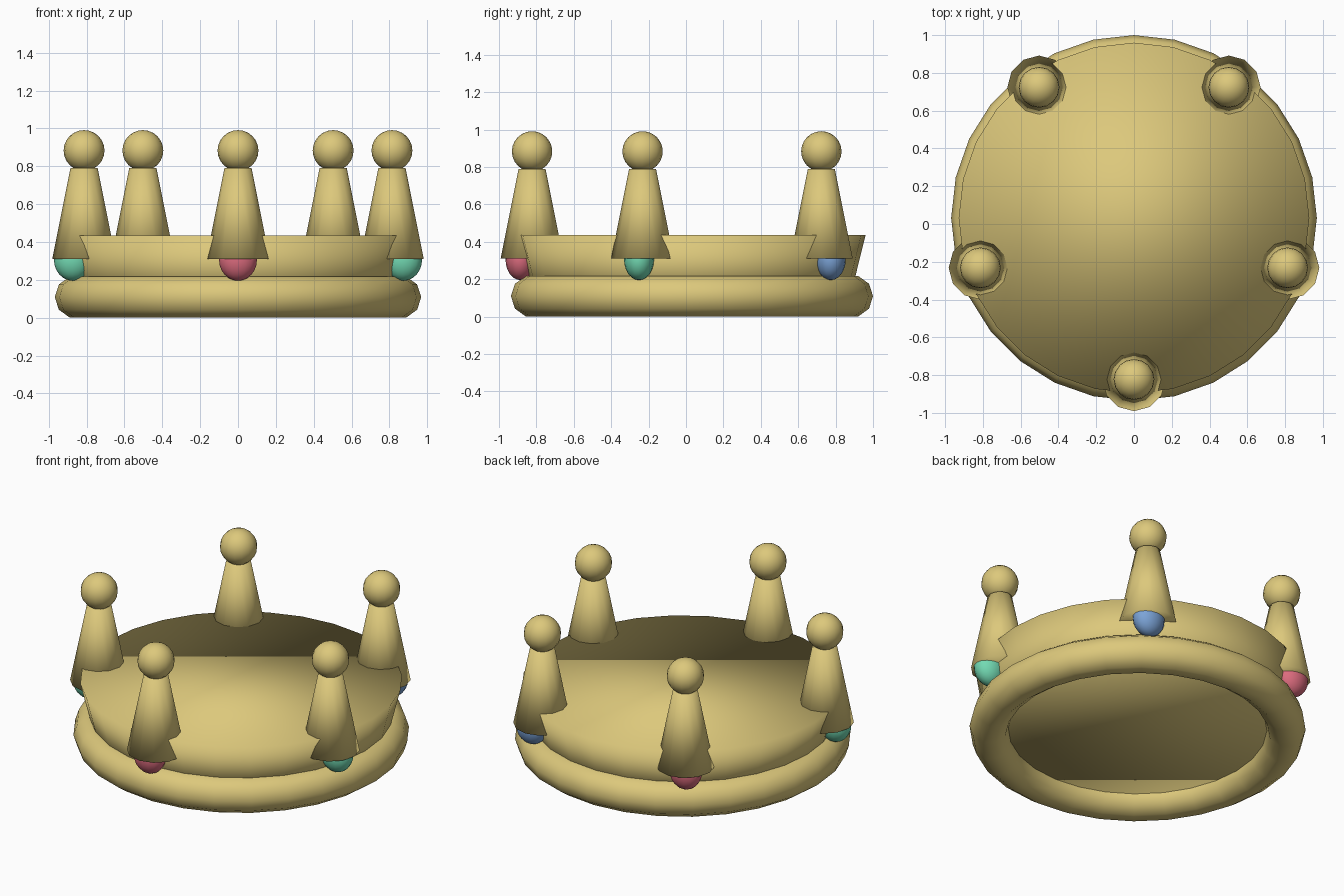
import bpy
from math import sin, cos, pi

cube = bpy.data.objects.get("Cube")
if cube:
    bpy.data.objects.remove(cube, do_unlink=True)


def material(name, rgb):
    mat = bpy.data.materials.new(name)
    mat.use_nodes = True
    colour = (*rgb, 1.0)
    mat.diffuse_color = colour
    mat.node_tree.nodes["Principled BSDF"].inputs["Base Color"].default_value = colour
    return mat


gold = material("gold", (0.72, 0.58, 0.20))
red = material("red gem", (0.72, 0.15, 0.21))
teal = material("teal gem", (0.17, 0.70, 0.45))
blue = material("blue gem", (0.20, 0.37, 0.68))


def finish(name, mat):
    """Name, colour and smooth the part that was just added."""
    obj = bpy.context.object
    obj.name = obj.data.name = name
    obj.data.materials.append(mat)
    bpy.ops.object.shade_smooth()
    return obj


def frustum(name, sides, x, y, z0, z1, r0, r1):
    bpy.ops.mesh.primitive_cone_add(vertices=sides, radius1=r0, radius2=r1,
                                    depth=z1 - z0, location=(x, y, (z0 + z1) / 2))
    return finish(name, gold)


def ball(name, mat, segments, rings, location, scale):
    bpy.ops.mesh.primitive_uv_sphere_add(segments=segments, ring_count=rings,
                                         radius=1, location=location)
    bpy.context.object.scale = scale
    return finish(name, mat)


CENTRE_Y = 0.032
SIDES = 28

# Rounded ring at the base
bpy.ops.mesh.primitive_torus_add(major_segments=SIDES, minor_segments=10,
                                 major_radius=0.855, minor_radius=0.113,
                                 location=(0, CENTRE_Y, 0.109))
finish("base_ring", gold)

# Flared, closed band
frustum("band", SIDES, 0, CENTRE_Y, 0.10, 0.435, 0.845, 0.928)

# Five points, each with a ball on top and a gem below, counted from the front
names = ["front", "left", "back_left", "back_right", "right"]
for i, (name, gem) in enumerate(zip(names, [red, teal, blue, red, teal])):
    angle = i * 2 * pi / 5
    dx, dy = sin(angle), -cos(angle)
    x, y = 0.855 * dx, CENTRE_Y + 0.855 * dy
    frustum(name + "_point", 12, x, y, 0.31, 0.79, 0.168, 0.072)
    ball(name + "_ball", gold, 16, 12, (x, y, 0.883), (0.108,) * 3)
    ball(name + "_gem", gem, 16, 12,
         (0.917 * dx, CENTRE_Y + 0.917 * dy, 0.305), (0.10, 0.08, 0.11))
